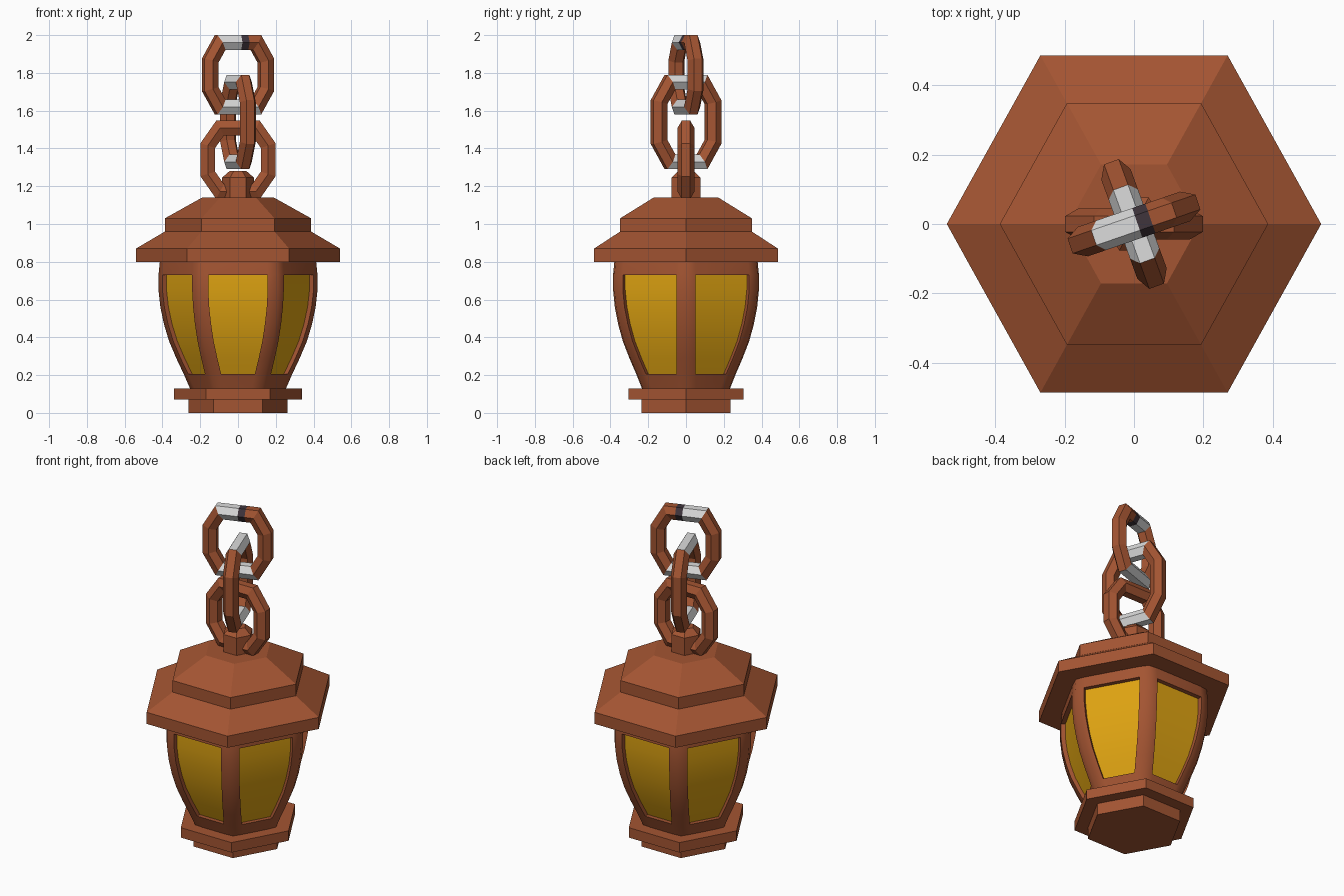
import bpy, bmesh, math
from mathutils import Vector

if "Cube" in bpy.data.objects:
    bpy.data.objects.remove(bpy.data.objects["Cube"])

SY = 1.04  # slight depth stretch of every hexagon


def material(name, rgb):
    m = bpy.data.materials.new(name)
    m.diffuse_color = (*rgb, 1)
    m.use_nodes = True
    m.node_tree.nodes["Principled BSDF"].inputs["Base Color"].default_value = m.diffuse_color
    return m


BROWN = material("copper_brown", (0.37, 0.09, 0.032))
AMBER = material("amber_glass", (0.74, 0.37, 0.006))
PALE = material("pale_grey", (0.72, 0.72, 0.72))
DARK = material("dark_grey", (0.05, 0.035, 0.045))


def finish(name, bm, mats):
    bmesh.ops.remove_doubles(bm, verts=bm.verts, dist=0.0002)
    bmesh.ops.recalc_face_normals(bm, faces=bm.faces)
    me = bpy.data.meshes.new(name)
    bm.to_mesh(me)
    bm.free()
    for m in mats:
        me.materials.append(m)
    ob = bpy.data.objects.new(name, me)
    bpy.context.collection.objects.link(ob)
    return ob


def hex_stack(name, profile):
    """Closed six-sided solid from (radius, z) pairs, corners on the x axis."""
    bm = bmesh.new()
    rings = []
    for r, z in profile:
        rings.append([bm.verts.new((r * math.cos(k * math.pi / 3),
                                    SY * r * math.sin(k * math.pi / 3), z)) for k in range(6)])
    for a, b in zip(rings, rings[1:]):
        for k in range(6):
            j = (k + 1) % 6
            bm.faces.new((a[k], a[j], b[j], b[k]))
    bm.faces.new(rings[0])
    bm.faces.new(rings[-1])
    return finish(name, bm, [BROWN])


# base, roof and hanging knob
hex_stack("base", [(.262, 0), (.262, .07), (.338, .07), (.338, .13), (.2, .13)])
hex_stack("roof", [(.54, .80), (.54, .87), (.387, .96), (.387, 1.03), (.19, 1.14)])
hex_stack("knob", [(.085, 1.12), (.085, 1.245), (.045, 1.28)])

# bulging lantern body: (z, corner radius); windows run from row 1 to row 8
ROWS = [(.12, .25), (.205, .287), (.29, .327), (.38, .365), (.47, .392),
        (.56, .411), (.65, .421), (.73, .421), (.81, .413)]
FIRST, LAST = 1, 7
MARGIN, DEPTH = .057, .025


def body_point(side, row, col, deep=False):
    """col 0 and 3 are the corners, 1 and 2 the window edges."""
    z, r = ROWS[row]
    sharp = r * 1.018
    half = sharp / 2
    if col in (0, 3):
        half, ap = r / 2, r * math.cos(math.pi / 6)
    else:
        half, ap = half - MARGIN, sharp * math.cos(math.pi / 6)
    u = half if col > 1 else -half
    if deep:
        ap -= DEPTH
    a = math.radians(30 + 60 * side)
    return Vector((ap * math.cos(a) - u * math.sin(a), SY * (ap * math.sin(a) + u * math.cos(a)), z))


bm = bmesh.new()


def quad(points, mat=0):
    f = bm.faces.new([bm.verts.new(p) for p in points])
    f.material_index = mat
    f.smooth = True


for s in range(6):
    P = lambda i, c, d=False: body_point(s, i, c, d)
    for i in range(len(ROWS) - 1):
        window = FIRST <= i < LAST
        for c in range(3):
            deep = window and c == 1
            quad((P(i, c, deep), P(i, c + 1, deep), P(i + 1, c + 1, deep), P(i + 1, c, deep)), int(deep))
        if window:  # side walls of the recess
            for c in (1, 2):
                quad((P(i, c), P(i, c, True), P(i + 1, c, True), P(i + 1, c)))
    for i in (FIRST, LAST):  # sill and head of the recess
        quad((P(i, 1), P(i, 2), P(i, 2, True), P(i, 1, True)))
body = finish("lantern_body", bm, [BROWN, AMBER])
bpy.context.view_layer.objects.active = body
body.select_set(True)
bpy.ops.object.shade_smooth_by_angle(angle=math.radians(50))


def chain_link(name, zc, hw, hh, flat_u, flat_z, angle, worn, band=False):
    """Eight-sided ring of hexagonal bar; worn ends are grey."""
    rad = .045
    cuts = [-.095, .01, .05] if worn else []
    top = sorted([-flat_u, flat_u] + [c for c in cuts if abs(c) < flat_u - .005])
    path = [(hw, -flat_z), (hw, flat_z)] + [(u, hh) for u in reversed(top)]
    path += [(-hw, flat_z), (-hw, -flat_z)] + [(u, -hh) for u in top]
    path = [Vector(p) for p in path]
    n = len(path)
    bm = bmesh.new()
    rings = []
    ca, sa = math.cos(angle), math.sin(angle)
    for i, p in enumerate(path):
        d1, d2 = (p - path[i - 1]).normalized(), (path[(i + 1) % n] - p).normalized()
        n1, n2 = Vector((d1.y, -d1.x)), Vector((d2.y, -d2.x))
        miter = (n1 + n2) / (1 + n1.dot(n2))
        ring = []
        for k in range(6):
            t = k * math.pi / 3
            q = p + miter * rad * math.sin(t)
            w = rad * math.cos(t)
            ring.append(bm.verts.new((q.x * ca - w * sa, q.x * sa + w * ca, zc + q.y)))
        rings.append(ring)
    for i in range(n):
        a, b = rings[i], rings[(i + 1) % n]
        p, q = path[i], path[(i + 1) % n]
        mid = (p + q) / 2
        mat = 0
        if worn and abs(p.y - q.y) < 1e-5:  # straight top and bottom bars
            mat = 1
            if band and mid.y > 0 and mid.x > .01:
                mat = 2 if mid.x < .05 else 0
        for k in range(6):
            j = (k + 1) % 6
            bm.faces.new((a[k], a[j], b[j], b[k])).material_index = mat
    return finish(name, bm, [BROWN, PALE, DARK])


# hanging chain, bottom to top
chain_link("lower_link", 1.34, .16, .168, .095, .075, 0, False)
chain_link("middle_link", 1.54, .152, .211, .09, .105, math.radians(110), True)
chain_link("upper_link", 1.79, .156, .171, .1, .075, math.radians(19), True, True)
